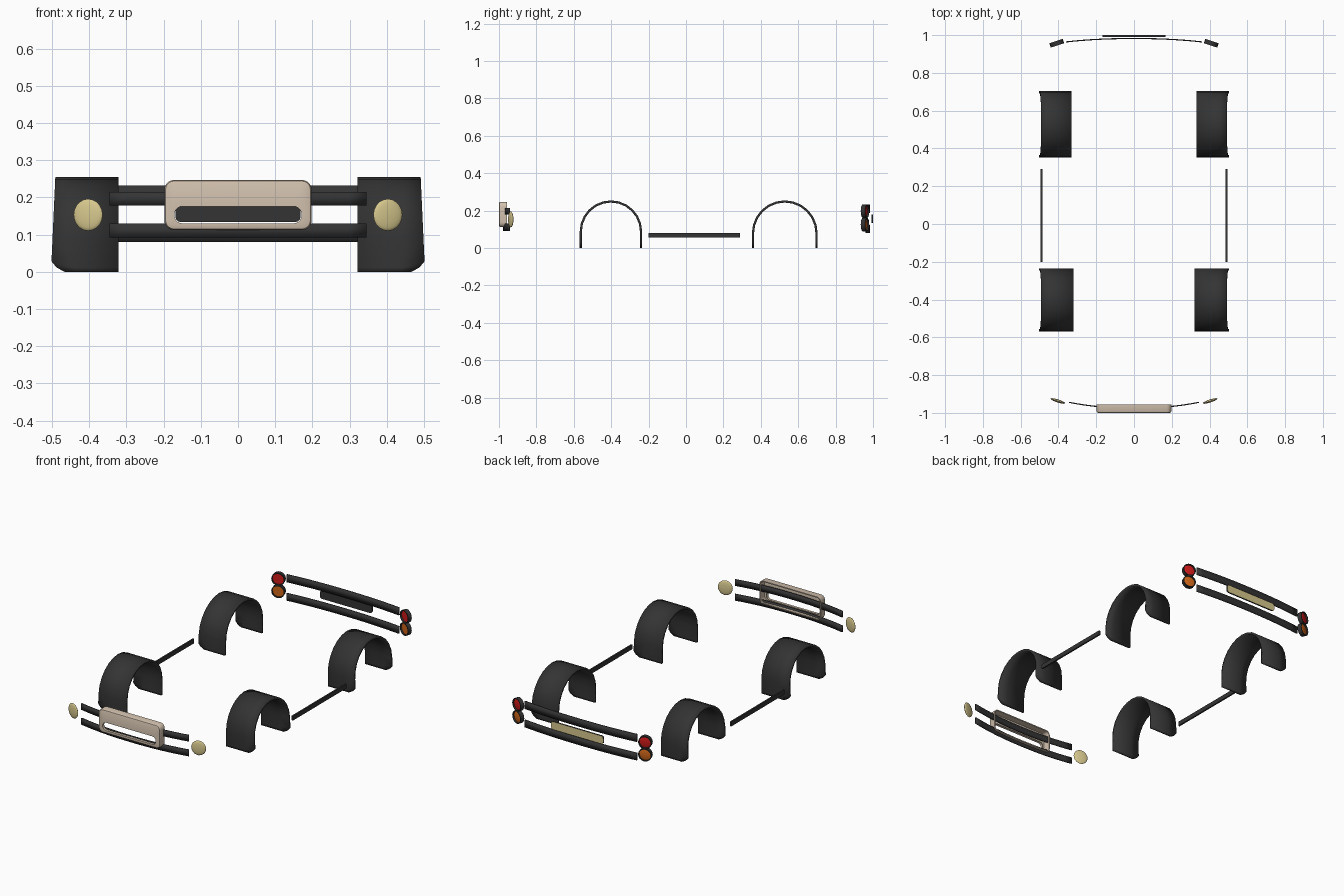
import bpy, bmesh, math
from mathutils import Matrix, Vector

if "Cube" in bpy.data.objects:
    bpy.data.objects.remove(bpy.data.objects["Cube"])


def material(name, col):
    m = bpy.data.materials.new(name)
    m.diffuse_color = (*col, 1)
    m.use_nodes = True
    m.node_tree.nodes["Principled BSDF"].inputs["Base Color"].default_value = m.diffuse_color
    return m


DARK = material("dark_trim", (0.034, 0.034, 0.034))
YELLOW = material("pale_yellow_lens", (0.68, 0.58, 0.27))
BEIGE = material("beige_paint", (0.64, 0.53, 0.42))
RED = material("red_lens", (0.6, 0.01, 0.01))
ORANGE = material("orange_lens", (0.6, 0.13, 0.01))


def finish(name, bm, mats, mirror=False, solid=0.0, angle=35):
    me = bpy.data.meshes.new(name)
    bm.to_mesh(me)
    bm.free()
    ob = bpy.data.objects.new(name, me)
    bpy.context.collection.objects.link(ob)
    for m in mats:
        me.materials.append(m)
    bpy.ops.object.select_all(action='DESELECT')
    ob.select_set(True)
    bpy.context.view_layer.objects.active = ob
    if solid:
        mod = ob.modifiers.new("thickness", 'SOLIDIFY')
        mod.thickness, mod.offset = solid, 0
    if mirror:
        ob.modifiers.new("mirror", 'MIRROR')
    bpy.ops.object.shade_smooth_by_angle(angle=math.radians(angle))
    return ob


def loft(bm, rings, close_rings=True, loop=False):
    """Join rows of points with quads."""
    rows = [[bm.verts.new(p) for p in r] for r in rings]
    n = len(rows[0])
    pairs = list(zip(rows, rows[1:]))
    if loop:
        pairs.append((rows[-1], rows[0]))
    for a, b in pairs:
        for i in range(n if close_rings else n - 1):
            j = (i + 1) % n
            bm.faces.new((a[i], a[j], b[j], b[i]))
    return rows


def rounded(hx, z0, z1, r, y, n=6):
    """Rounded rectangle in the xz plane."""
    pts = []
    for k, (sx, sz) in enumerate([(1, 1), (-1, 1), (-1, -1), (1, -1)]):
        cx, cz = sx * (hx - r), (z1 - r if sz > 0 else z0 + r)
        for i in range(n):
            a = math.pi / 2 * (k + i / (n - 1))
            pts.append((cx + r * math.cos(a), y, cz + r * math.sin(a)))
    return pts


# wheel arch liners
def arch(name, yc, r, x_in, top=0.255, t=0.012):
    r -= t / 2
    zc = top - t / 2 - r
    prof = [(-r, 0), (-r, 0.012), (-r, 0.028)]
    prof += [(-r * math.cos(math.pi * i / 12), zc + r * math.sin(math.pi * i / 12)) for i in range(13)]
    prof += [(r, 0.028), (r, 0.012), (r, 0)]
    bm = bmesh.new()
    rows = []
    for y, z in prof:
        xo = 0.503 - 0.012 * z / top
        xo -= 0.036 if z == 0 else 0.014 if z < 0.02 else 0
        rows.append([(x_in, yc + y, z), (x_in + 0.12, yc + y, z), (xo, yc + y, z)])
    loft(bm, rows, close_rings=False)
    finish(name, bm, [DARK], True, t)


arch("front_wheel_arch", -0.4015, 0.167, 0.321)
arch("rear_wheel_arch", 0.528, 0.176, 0.331)

# side sills
bm = bmesh.new()
bmesh.ops.create_cube(bm, size=1, matrix=Matrix.Translation((0.49, 0.045, 0.068)) @ Matrix.Diagonal((0.009, 0.49, 0.026, 1)))
finish("side_sill", bm, [DARK], True)


# curved bumper strips
def strip(name, hx, y_mid, y_end, z0, z1):
    bm = bmesh.new()
    rows = []
    for i in range(17):
        u = i / 8 - 1
        y = y_mid + (y_end - y_mid) * abs(u) ** 2.2
        rows.append([(hx * u, y, z0), (hx * u, y, z1)])
    loft(bm, rows, close_rings=False)
    finish(name, bm, [DARK], solid=0.006)


strip("front_upper_strip", 0.345, -0.975, -0.944, 0.178, 0.215)
strip("front_lower_strip", 0.345, -0.975, -0.944, 0.092, 0.13)
strip("rear_upper_strip", 0.36, 0.982, 0.964, 0.187, 0.232)
strip("rear_lower_strip", 0.36, 0.982, 0.964, 0.08, 0.123)

# front grille surround: hollow cap with a slot
bm = bmesh.new()
loft(bm, [
    rounded(0.198, 0.112, 0.247, 0.026, -0.956),
    rounded(0.198, 0.112, 0.247, 0.026, -0.991),
    rounded(0.195, 0.115, 0.244, 0.024, -0.998),
    rounded(0.189, 0.120, 0.239, 0.021, -1.0),
    rounded(0.171, 0.130, 0.176, 0.022, -1.0),
    rounded(0.171, 0.130, 0.176, 0.022, -0.985),
    rounded(0.175, 0.126, 0.180, 0.022, -0.985),
    rounded(0.175, 0.126, 0.180, 0.022, -0.994),
    rounded(0.190, 0.119, 0.240, 0.020, -0.994),
    rounded(0.192, 0.118, 0.241, 0.020, -0.956)], loop=True)
bmesh.ops.recalc_face_normals(bm, faces=bm.faces)
finish("front_grille_surround", bm, [BEIGE])

# rear plate lamp: dark backing, pale face to the rear
bm = bmesh.new()
rows = loft(bm, [rounded(0.168, 0.134, 0.18, 0.014, y) for y in (0.991, 1.0)])
for r in rows:
    bm.faces.new(r)
bmesh.ops.recalc_face_normals(bm, faces=bm.faces)
for f in bm.faces:
    f.material_index = 1 if f.normal.y > 0.9 else 0
finish("rear_plate_panel", bm, [DARK, YELLOW])

# headlights: shallow lenses turned outward
bm = bmesh.new()
bmesh.ops.create_uvsphere(bm, u_segments=20, v_segments=10, radius=1)
bm.transform(Matrix.Translation((0.403, -0.937, 0.153)) @ Matrix.Rotation(math.radians(18), 4, 'Z')
             @ Matrix.Diagonal((0.041, 0.008, 0.043, 1)) @ Matrix.Rotation(math.pi / 2, 4, 'X'))
finish("headlight", bm, [YELLOW], True)


# rear lamps: open dark rings holding a recessed lens
def rear_lamp(name, z, lens):
    bm = bmesh.new()

    def circle(r, y):
        return [(r * math.cos(math.tau * i / 18), y, r * math.sin(math.tau * i / 18)) for i in range(18)]
    loft(bm, [circle(0.037, -0.012), circle(0.037, 0.012), circle(0.032, 0.012), circle(0.032, -0.012)], loop=True)
    rows = loft(bm, [circle(0.033, -0.003), circle(0.033, 0.003), circle(0.02, 0.007)])
    caps = [bm.faces.new(rows[0]), bm.faces.new(rows[-1])]
    bmesh.ops.recalc_face_normals(bm, faces=bm.faces)
    for f in bm.faces:
        if f in caps or all(abs(v.co.y) < 0.01 for v in f.verts):
            f.material_index = 1
    bm.transform(Matrix.Translation((0.409, 0.957, z)) @ Matrix.Rotation(math.radians(-18), 4, 'Z'))
    finish(name, bm, [DARK, lens], True)


rear_lamp("rear_brake_lamp", 0.197, RED)
rear_lamp("rear_turn_lamp", 0.125, ORANGE)
